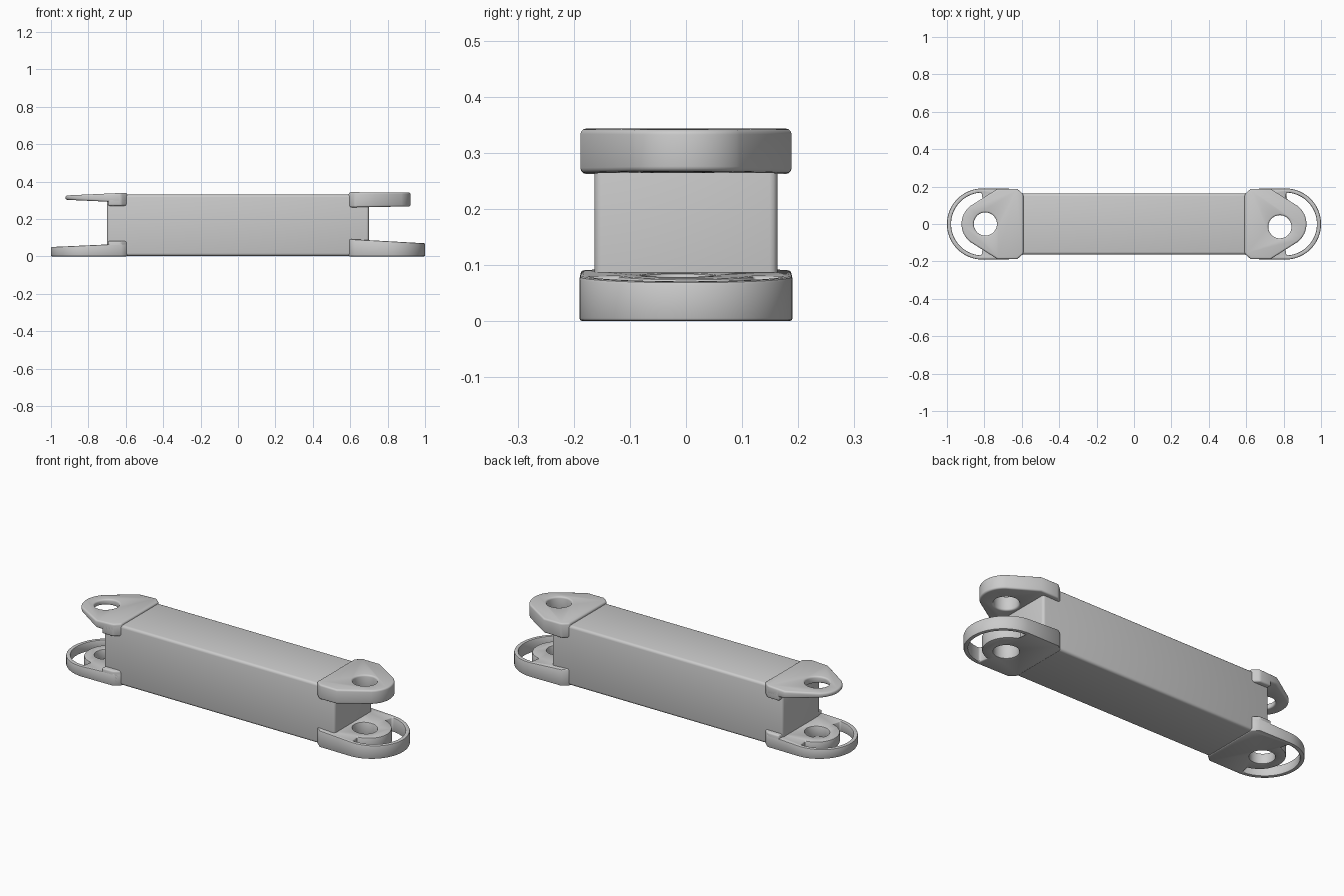
import bpy, bmesh, math

if "Cube" in bpy.data.objects:
    bpy.data.objects.remove(bpy.data.objects["Cube"])


def arc(cx, cy, r, a0, a1, n):
    """Points along an arc, angles in degrees."""
    out = []
    for i in range(n + 1):
        a = math.radians(a0 + (a1 - a0) * i / n)
        out.append((cx + r * math.cos(a), cy + r * math.sin(a)))
    return out


def prism(name, outline, side, bottom, top):
    """Extrude an outline; bottom/top are linear heights given at |x|=0.6 and |x|=1."""
    def height(z, x):
        return z[0] + (z[1] - z[0]) * (x - 0.6) / 0.4
    bm = bmesh.new()
    lo = [bm.verts.new((x * side, y, height(bottom, x))) for x, y in outline]
    hi = [bm.verts.new((x * side, y, height(top, x))) for x, y in outline]
    bm.faces.new(lo[::-1])
    bm.faces.new(hi)
    n = len(outline)
    for i in range(n):
        j = (i + 1) % n
        bm.faces.new((lo[i], lo[j], hi[j], hi[i]))
    bmesh.ops.recalc_face_normals(bm, faces=bm.faces)
    me = bpy.data.meshes.new(name)
    bm.to_mesh(me)
    bm.free()
    ob = bpy.data.objects.new(name, me)
    bpy.context.collection.objects.link(ob)
    return ob


def activate(ob):
    bpy.ops.object.select_all(action='DESELECT')
    ob.select_set(True)
    bpy.context.view_layer.objects.active = ob


def cut(ob, outline, side):
    """Cut a vertical opening through a part."""
    cutter = prism("cutter", outline, side, (-0.2, -0.2), (0.6, 0.6))
    cutter.hide_render = True
    mod = ob.modifiers.new("opening", 'BOOLEAN')
    mod.operation = 'DIFFERENCE'
    mod.solver = 'EXACT'
    mod.object = cutter
    activate(ob)
    bpy.ops.object.modifier_apply(modifier=mod.name)
    bpy.data.objects.remove(cutter, do_unlink=True)


def soften(ob, width, segments=3):
    mod = ob.modifiers.new("rounded_edges", 'BEVEL')
    mod.width = width
    mod.segments = segments
    mod.limit_method = 'ANGLE'
    mod.angle_limit = math.radians(40)
    activate(ob)
    bpy.ops.object.modifier_apply(modifier=mod.name)
    bpy.ops.object.shade_smooth_by_angle(angle=math.radians(40))


# Main beam
beam = prism("beam", [(-0.7, -0.163), (0.7, -0.163), (0.7, 0.163), (-0.7, 0.163)],
             1, (0.003, 0.003), (0.33, 0.33))
soften(beam, 0.014)

# Plan outlines shared by both ends
base = [(0.592, 0.16), (0.592, -0.16), (0.625, -0.188)]
upper_plan = base + [(0.73, -0.188)] + arc(0.80, 0, 0.122, -52, 52, 24) + [(0.73, 0.188), (0.625, 0.188)]
lower_plan = base + arc(0.81, 0, 0.19, -90, 90, 40) + [(0.625, 0.188)]
collar_plan = base + [(0.695, -0.188), (0.695, 0.188), (0.625, 0.188)]
slot_plan = arc(0.81, 0, 0.168, -88, 88, 36) + arc(0.78, 0, 0.125, 78, -78, 36)

# Lugs at each end: name, side, upper bottom/top, lower top, hole centre
ends = [
    ("right", 1, (0.262, 0.268), (0.343, 0.341), (0.092, 0.070), (0.78, -0.015)),
    ("left", -1, (0.288, 0.306), (0.340, 0.322), (0.068, 0.050), (0.795, 0.0)),
]
for name, side, ub, ut, lt, (hx, hy) in ends:
    hole = arc(hx, hy, 0.062, 0, 351, 39)
    # Pointed upper lug
    upper = prism(name + "_upper_lug", upper_plan, side, ub, ut)
    cut(upper, hole, side)
    soften(upper, 0.009)
    # Rounded lower lug with a crescent slot around the eye
    lower = prism(name + "_lower_lug", lower_plan, side, (0, 0), lt)
    cut(lower, hole, side)
    cut(lower, slot_plan, side)
    soften(lower, 0.006, 2)

# Thicker collars behind the thin left lugs
for name, z0, z1 in [("left_upper_collar", 0.27, 0.334), ("left_lower_collar", 0.002, 0.082)]:
    soften(prism(name, collar_plan, -1, (z0, z0), (z1, z1)), 0.009)
